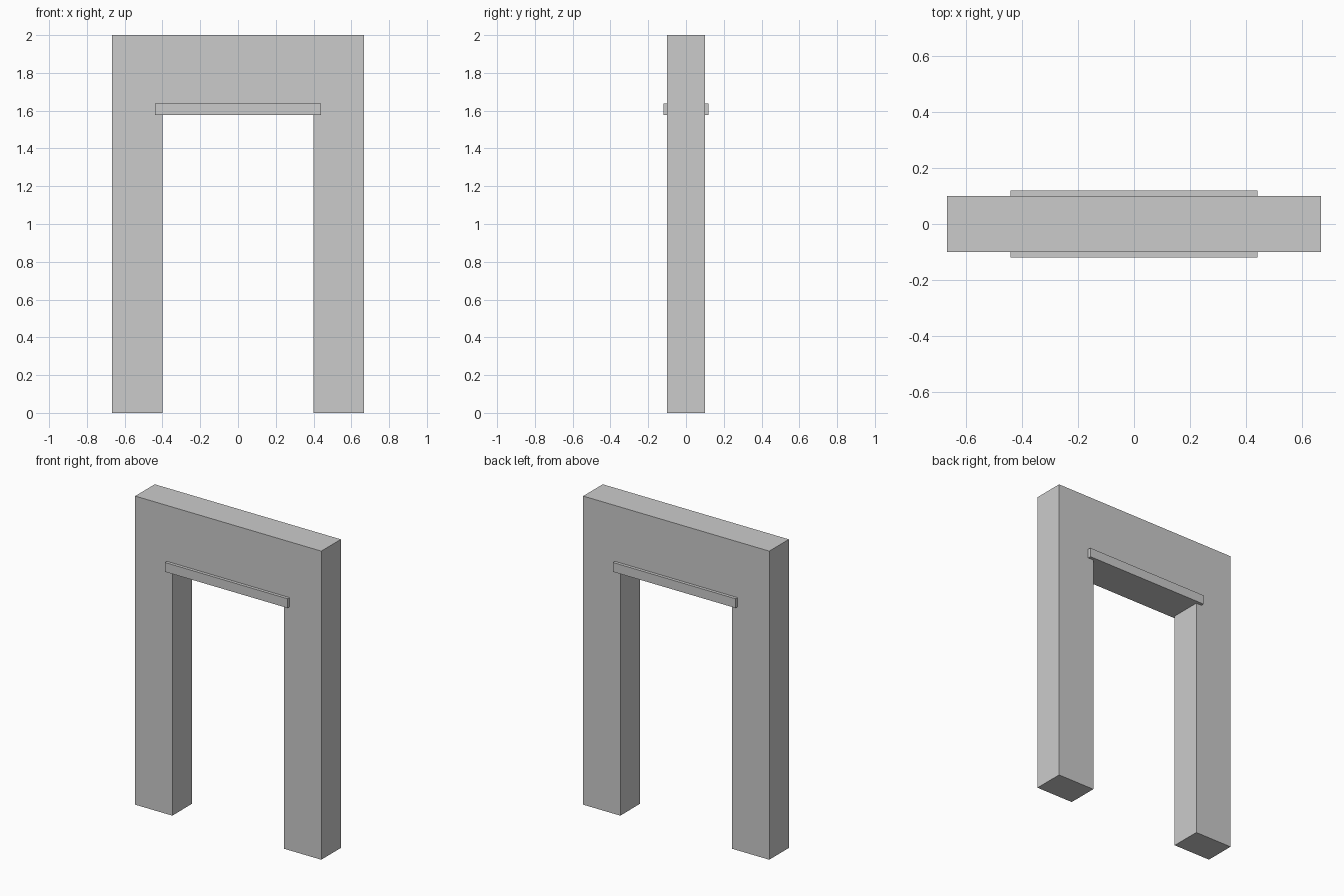
import bpy, bmesh

if "Cube" in bpy.data.objects:
    bpy.data.objects.remove(bpy.data.objects["Cube"])

HALF_W, HEIGHT, HALF_D = 0.667, 2.0, 0.1
OPEN_W, OPEN_H = 0.401, 1.578


def extrude_profile(name, points, half_depth):
    """Extrude an x-z outline along y, centred on y = 0."""
    bm = bmesh.new()
    face = bm.faces.new([bm.verts.new((x, -half_depth, z)) for x, z in points])
    result = bmesh.ops.extrude_face_region(bm, geom=[face], use_keep_orig=True)
    verts = [g for g in result["geom"] if isinstance(g, bmesh.types.BMVert)]
    bmesh.ops.translate(bm, verts=verts, vec=(0, 2 * half_depth, 0))
    bmesh.ops.recalc_face_normals(bm, faces=bm.faces)
    mesh = bpy.data.meshes.new(name)
    bm.to_mesh(mesh)
    bm.free()
    obj = bpy.data.objects.new(name, mesh)
    bpy.context.collection.objects.link(obj)
    return obj


# Wall with doorway; the opening's top is tucked just inside the lintel
right = [(OPEN_W, OPEN_H + 0.005), (OPEN_W, 0), (HALF_W, 0), (HALF_W, HEIGHT)]
left = [(-x, z) for x, z in reversed(right)]
extrude_profile("door_wall", right + left, HALF_D)

# Lintel beam running through the wall above the doorway
lx, top = 0.44, 1.638
extrude_profile("lintel", [(-lx, OPEN_H), (lx, OPEN_H), (lx, top), (-lx, top)], 0.12)
